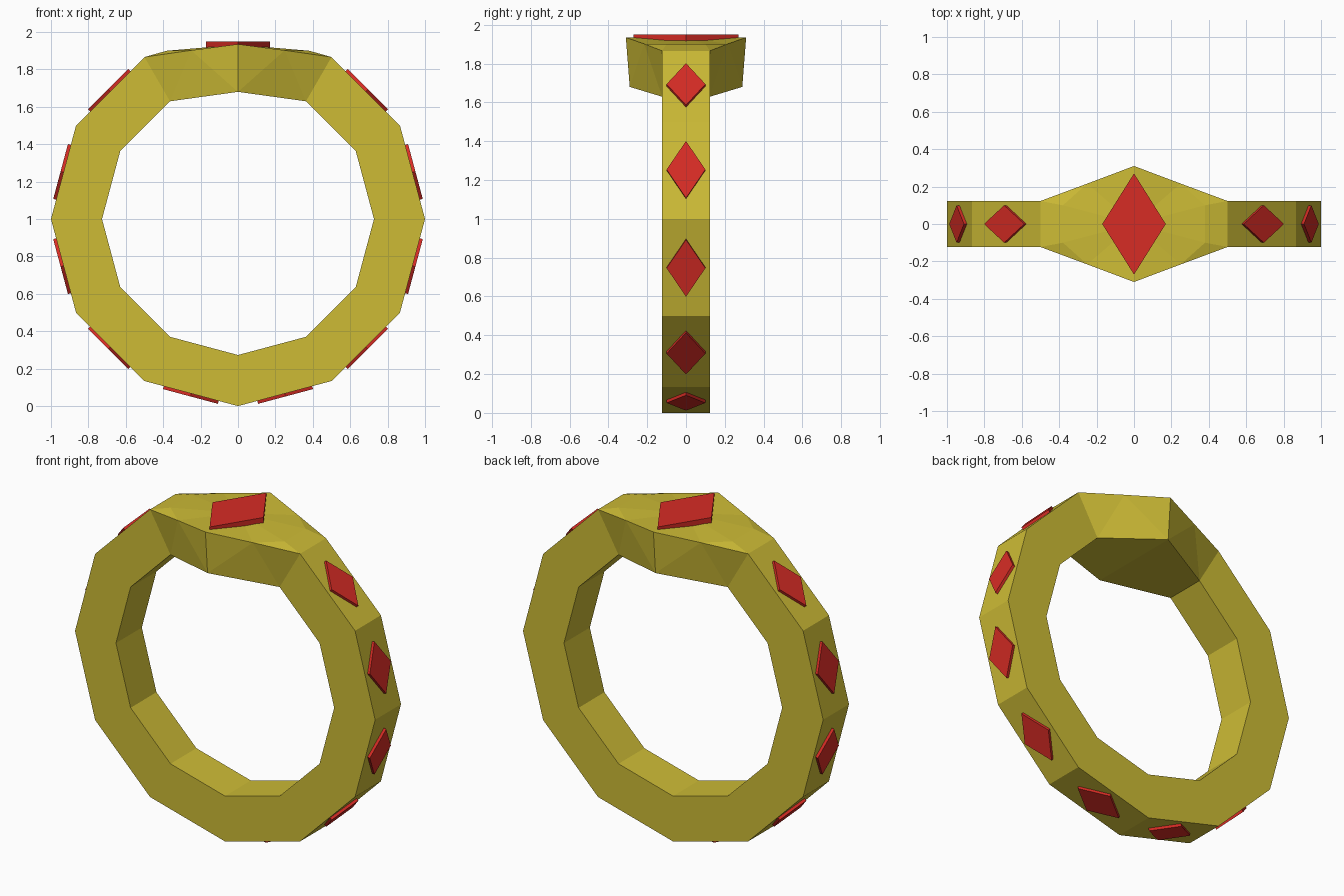
import bpy
from math import cos, sin, radians, pi

cube = bpy.data.objects.get("Cube")
if cube:
    bpy.data.objects.remove(cube, do_unlink=True)


def material(name, rgb):
    m = bpy.data.materials.new(name)
    m.use_nodes = True
    m.diffuse_color = (*rgb, 1)
    m.node_tree.nodes["Principled BSDF"].inputs["Base Color"].default_value = (*rgb, 1)
    return m


def make(name, verts, faces, mat):
    mesh = bpy.data.meshes.new(name)
    mesh.from_pydata(verts, [], faces)
    mesh.materials.append(mat)
    mesh.update()
    ob = bpy.data.objects.new(name, mesh)
    bpy.context.collection.objects.link(ob)
    return ob


gold = material("gold", (0.61, 0.50, 0.036))
ruby = material("ruby red", (0.68, 0.025, 0.018))

# Band: twelve four-corner sections, the top one widened into a crown
SIDES, TOP = 12, 3
verts, faces = [], []
for i in range(SIDES):
    a = 2 * pi * i / SIDES
    outer, inner, wo, wi = (0.935, 0.68, 0.31, 0.29) if i == TOP else (1, 0.727, 0.123, 0.123)
    for r, y in ((outer, -wo), (outer, wo), (inner, wi), (inner, -wi)):
        verts.append((r * cos(a), y, 1 + r * sin(a)))

for i in range(SIDES):
    j = (i + 1) % SIDES
    a, b = [4 * i + k for k in range(4)], [4 * j + k for k in range(4)]
    faces.append((a[2], b[2], b[3], a[3]))
    if TOP not in (i, j):
        faces += [(a[k], b[k], b[(k + 1) % 4], a[(k + 1) % 4]) for k in (0, 1, 3)]
        continue
    # Crown shoulder: split edges and a slightly raised facet
    low, high = (a, b) if j == TOP else (b, a)
    s = 1 if j == TOP else -1
    n = len(verts)
    verts += [(s * 0.25, -0.216, 1.902), (s * 0.25, 0.216, 1.902),
              (s * 0.38, -0.1, 1.9), (s * 0.38, 0.1, 1.9), (0, 0, 1.932)]
    mf, mb, rf, rb, c = range(n, n + 5)
    shoulder = [(low[0], mf, low[3]), (mf, high[3], low[3]), (mf, high[0], high[3]),
                (low[1], low[2], mb), (mb, low[2], high[2]), (mb, high[2], high[1]),
                (low[0], low[1], rb, rf), (low[0], rf, mf), (low[1], mb, rb),
                (mf, rf, c), (mb, c, rb), (rf, rb, c), (mf, c, high[0]), (mb, high[1], c)]
    faces += [f if s == 1 else f[::-1] for f in shoulder]

band = make("ring_band", verts, faces, gold)
bpy.context.view_layer.objects.active = band
band.select_set(True)
bpy.ops.object.mode_set(mode='EDIT')
bpy.ops.mesh.select_all(action='SELECT')
bpy.ops.mesh.remove_doubles(threshold=0.0001)
bpy.ops.mesh.normals_make_consistent(inside=False)
bpy.ops.object.mode_set(mode='OBJECT')


# Diamond-shaped stones lying flat on the outside of the band
def gem(name, angle, half_len, half_wide, bottom, top):
    ca, sa = cos(radians(angle)), sin(radians(angle))
    outline = ((half_len, 0), (0, half_wide), (-half_len, 0), (0, -half_wide))
    pts = [(r * ca - t * sa, y, 1 + r * sa + t * ca)
           for r in (bottom, top) for t, y in outline]
    sides = [(k, k + 4, (k + 1) % 4 + 4, (k + 1) % 4) for k in range(4)]
    make(name, pts, [(0, 1, 2, 3), (7, 6, 5, 4)] + sides, ruby)


gem("crown_gem", 90, 0.17, 0.27, 0.915, 0.95)
for k, angle in enumerate((45, 15, -15, -45, -75)):
    gem(f"left_gem_{k + 1}", angle, 0.152, 0.1, 0.955, 0.982)
    gem(f"right_gem_{k + 1}", 180 - angle, 0.152, 0.1, 0.955, 0.982)

# Consistent outward normals on the stones
import bmesh
for ob in bpy.context.collection.objects:
    if ob.type == 'MESH' and "gem" in ob.name:
        bm = bmesh.new()
        bm.from_mesh(ob.data)
        bmesh.ops.recalc_face_normals(bm, faces=bm.faces)
        bm.to_mesh(ob.data)
        bm.free()
